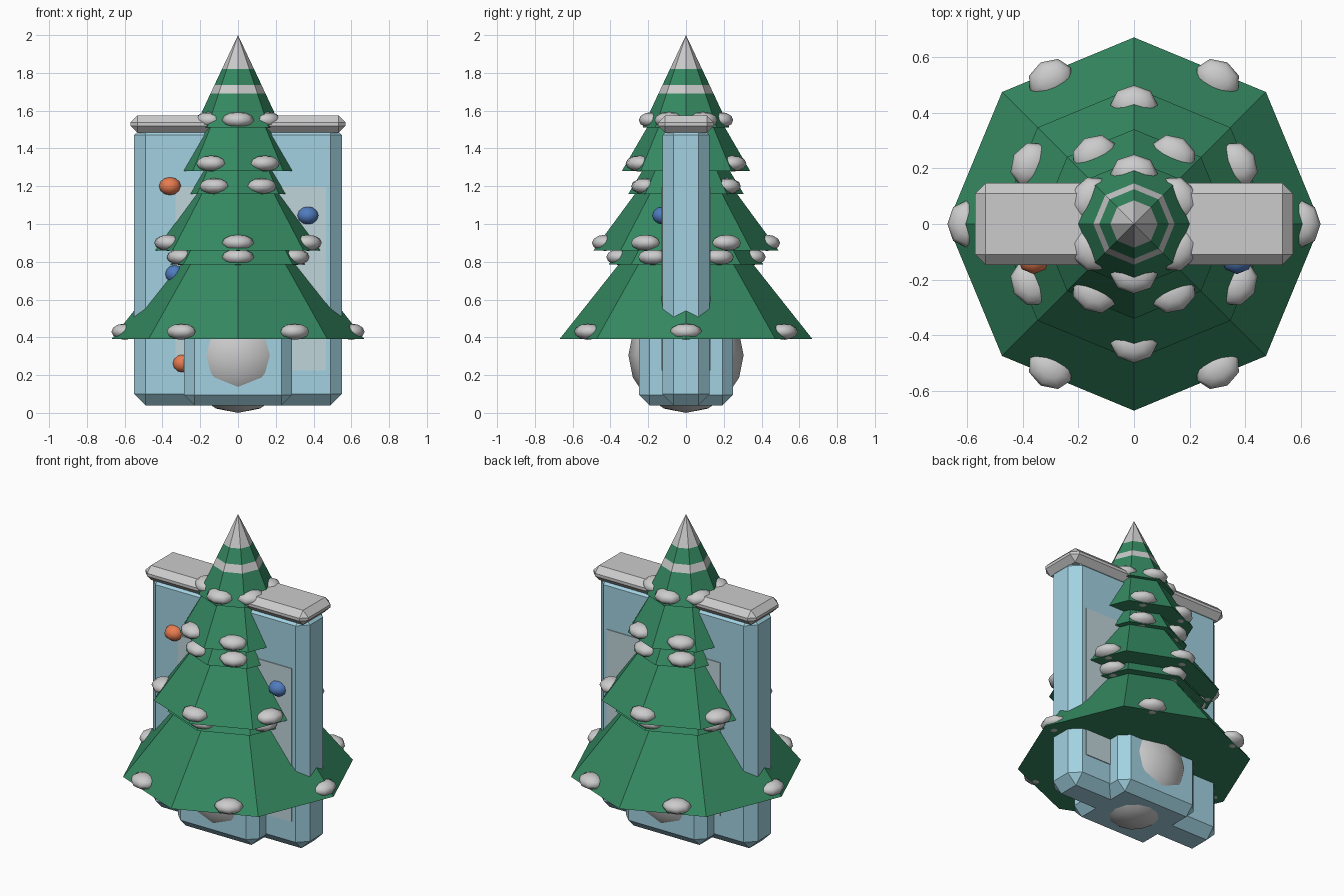
import bpy, bmesh
from math import sin, cos, radians
from mathutils import Matrix

if "Cube" in bpy.data.objects:
    bpy.data.objects.remove(bpy.data.objects["Cube"])


def material(name, rgb):
    m = bpy.data.materials.new(name)
    m.diffuse_color = (*rgb, 1)
    m.use_nodes = True
    m.node_tree.nodes["Principled BSDF"].inputs["Base Color"].default_value = m.diffuse_color
    return m


ICE = material("ice_blue", (0.36, 0.64, 0.75))
PANE = material("pale_pane", (0.52, 0.66, 0.70))
GREEN = material("fir_green", (0.035, 0.25, 0.12))
ORANGE = material("orange", (0.80, 0.20, 0.08))
BLUE = material("blue", (0.08, 0.20, 0.52))


def finish(name, bm, mat=None, smooth=False):
    me = bpy.data.meshes.new(name)
    for f in bm.faces:
        f.smooth = smooth
    bm.to_mesh(me)
    bm.free()
    ob = bpy.data.objects.new(name, me)
    bpy.context.collection.objects.link(ob)
    if mat:
        me.materials.append(mat)
    return ob


def box(name, lo, hi, bevel=0, mat=None):
    bm = bmesh.new()
    size = [h - l for l, h in zip(lo, hi)]
    mid = [(h + l) / 2 for l, h in zip(lo, hi)]
    bmesh.ops.create_cube(bm, size=1, matrix=Matrix.Translation(mid) @ Matrix.Diagonal((*size, 1)))
    if bevel:
        bmesh.ops.bevel(bm, geom=bm.edges[:], offset=bevel, segments=1, affect='EDGES')
    return finish(name, bm, mat)


def frustum(name, z0, r0, z1, r1, mat=None):
    bm = bmesh.new()
    bmesh.ops.create_cone(bm, cap_ends=True, segments=8, radius1=r0, radius2=r1, depth=z1 - z0,
                          matrix=Matrix.Translation((0, 0, (z0 + z1) / 2)))
    bmesh.ops.remove_doubles(bm, verts=bm.verts[:], dist=1e-5)
    return finish(name, bm, mat)


def ball(name, loc, scale, turn=0, mat=None, seg=8, rings=6):
    bm = bmesh.new()
    bmesh.ops.create_uvsphere(bm, u_segments=seg, v_segments=rings, radius=1,
                              matrix=Matrix.Translation(loc) @ Matrix.Rotation(turn, 4, 'Z')
                              @ Matrix.Diagonal((*scale, 1)))
    return finish(name, bm, mat, True)


# Body: tall slab, crossing base block, snow cap and inset pane
box("slab", (-0.55, -0.125, 0.04), (0.55, 0.125, 1.53), 0.06, ICE)
box("base_block", (-0.285, -0.248, 0.04), (0.285, 0.248, 0.60), 0.055, ICE)
box("snow_cap", (-0.57, -0.147, 1.483), (0.57, 0.147, 1.575), 0.037)
box("pane", (-0.33, -0.13, 0.225), (0.465, 0.13, 1.195), 0, PANE)
ball("base_snowball", (0, 0, 0.305), (0.305,) * 3, seg=12, rings=8)

# Tree tiers: bottom z, bottom radius, top z, top radius, angle of first lump
tiers = [
    (0.39, 0.67, 0.80, 0.345, 0),
    (0.785, 0.41, 0.88, 0.34, 30),
    (0.86, 0.49, 1.18, 0.255, 30),
    (1.16, 0.305, 1.30, 0.22, 0),
    (1.28, 0.34, 1.53, 0.195, 0),
    (1.51, 0.23, 1.69, 0.146, 30),
]
for i, (z0, r0, z1, r1, start) in enumerate(tiers):
    frustum(f"tree_tier_{i}", z0, r0, z1, r1, GREEN)
    # Snow lumps around the rim
    rr = r0 - 0.04 - 0.03 * (r0 / 0.67)
    if i == 5:
        rr = 0.18
    for k in range(6):
        a = radians(start + 60 * k)
        ball(f"snow_lump_{i}_{k}", (rr * cos(a), rr * sin(a), z0 + 0.04),
             (0.07, 0.085, 0.043), a)

# Striped tip
frustum("snow_band", 1.69, 0.146, 1.735, 0.125)
frustum("tree_top", 1.735, 0.125, 1.82, 0.085, GREEN)
frustum("snow_tip", 1.82, 0.085, 2.0, 0)

# Baubles on the front of the slab
for i, (x, z, m) in enumerate([(-0.36, 1.20, ORANGE), (0.37, 1.045, BLUE),
                               (-0.335, 0.735, BLUE), (-0.295, 0.262, ORANGE)]):
    r = 0.06 if i < 2 else 0.052
    ball(f"bauble_{i}", (x, -0.12, z), (r, r, 0.048), mat=m)
